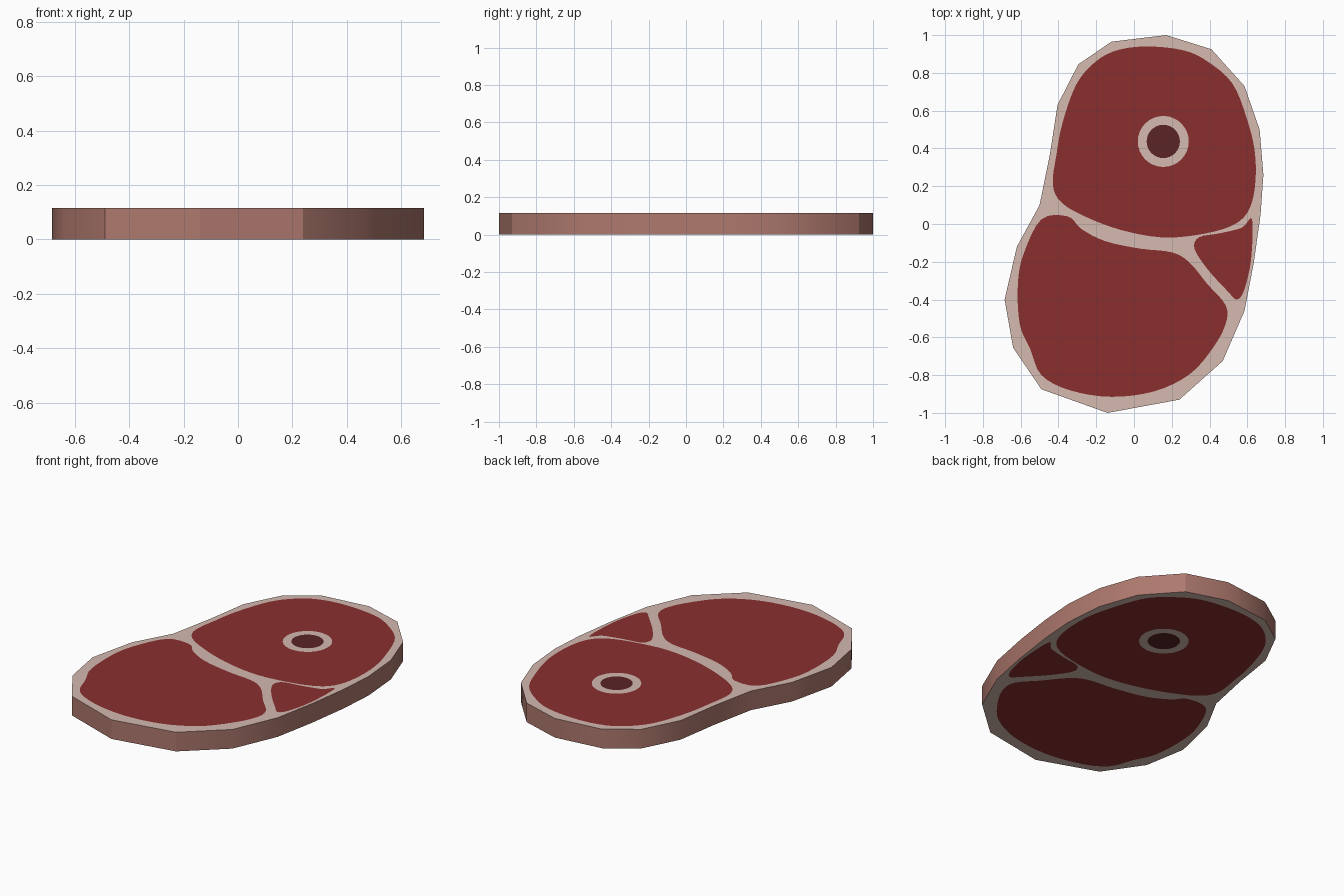
import bpy, bmesh, math
from mathutils import Vector
from mathutils.geometry import delaunay_2d_cdt

if "Cube" in bpy.data.objects:
    bpy.data.objects.remove(bpy.data.objects["Cube"])

HEIGHT = 0.115

# Outer rim of the slab and the three muscle areas (x, y)
RIM = [(.17, 1), (.41, .925), (.585, .73), (.665, .5), (.685, .26), (.67, .05),
       (.635, -.2), (.585, -.46), (.47, -.725), (.24, -.93), (-.14, -1), (-.49, -.875),
       (-.64, -.655), (-.685, -.4), (-.62, -.12), (-.5, .1), (-.445, .37),
       (-.405, .63), (-.295, .845), (-.12, .965)]
UPPER = [(.06, .94), (.26, .92), (.39, .86), (.52, .745), (.595, .565), (.64, .38),
         (.64, .195), (.6, .06), (.505, -.015), (.32, -.06), (.135, -.07), (-.075, -.03),
         (-.26, .04), (-.385, .115), (-.43, .21), (-.41, .37), (-.38, .53),
         (-.31, .73), (-.22, .845), (-.105, .915)]
LOWER = [(-.49, .025), (-.35, .04), (-.28, -.025), (-.155, -.09), (.03, -.13), (.2, -.15),
         (.295, -.205), (.39, -.32), (.485, -.43), (.485, -.53), (.415, -.66),
         (.295, -.795), (.11, -.885), (-.12, -.915), (-.34, -.88), (-.49, -.8),
         (-.55, -.66), (-.605, -.53), (-.615, -.32), (-.585, -.16)]
SMALL = [(.625, .025), (.62, -.185), (.585, -.345), (.545, -.4), (.495, -.355),
         (.39, -.24), (.32, -.13), (.345, -.07), (.45, -.05), (.57, -.02)]


def smooth(points, steps=4):
    """Closed Catmull-Rom curve through the points."""
    p = [Vector(q) for q in points]
    n, out = len(p), []
    for i in range(n):
        a, b, c, d = p[i - 1], p[i], p[(i + 1) % n], p[(i + 2) % n]
        for k in range(steps):
            t = k / steps
            out.append(0.5 * (2 * b + (c - a) * t + (2 * a - 5 * b + 4 * c - d) * t**2
                              + (3 * b - a - 3 * c + d) * t**3))
    return out


def circle(x, y, r, n=32):
    return [Vector((x + r * math.cos(math.tau * i / n), y + r * math.sin(math.tau * i / n)))
            for i in range(n)]


def inside(pt, loop):
    hit = False
    for a, b in zip(loop, loop[1:] + loop[:1]):
        if (a.y > pt.y) != (b.y > pt.y):
            if pt.x < a.x + (pt.y - a.y) * (b.x - a.x) / (b.y - a.y):
                hit = not hit
    return hit


def material(name, rgb):
    m = bpy.data.materials.new(name)
    m.diffuse_color = (*rgb, 1)
    m.use_nodes = True
    m.node_tree.nodes["Principled BSDF"].inputs["Base Color"].default_value = m.diffuse_color
    return m


FAT, MEAT, MARROW, RIND = range(4)
materials = [material("fat", (.66, .49, .435)), material("red_meat", (.26, .028, .028)),
             material("marrow", (.105, .017, .019)), material("rind", (.42, .19, .155))]

# Regions in painting order: later ones lie over earlier ones
rim = [Vector(p) for p in RIM]
regions = [(rim, FAT), (smooth(UPPER), MEAT), (smooth(LOWER), MEAT), (smooth(SMALL), MEAT),
           (circle(.155, .437, .135), FAT), (circle(.155, .437, .088), MARROW)]

# Cut the flat face along every region outline
points, edges = [], []
for loop, _ in regions:
    s, n = len(points), len(loop)
    points += loop
    edges += [(s + i, s + (i + 1) % n) for i in range(n)]
verts, _, tris, *_ = delaunay_2d_cdt(points, edges, [], 0, 1e-5)

bm = bmesh.new()
# Top and bottom cut faces
for z in (0, HEIGHT):
    layer = [bm.verts.new((v.x, v.y, z)) for v in verts]
    for tri in tris:
        centre = sum((verts[i] for i in tri), Vector((0, 0))) / len(tri)
        if inside(centre, rim):
            face = bm.faces.new([layer[i] for i in (tri if z else tri[::-1])])
            face.material_index = [m for loop, m in regions if inside(centre, loop)][-1]
# Rind around the side
for a, b in zip(rim, rim[1:] + rim[:1]):
    face = bm.faces.new([bm.verts.new((p.x, p.y, z))
                         for p, z in ((a, 0), (a, HEIGHT), (b, HEIGHT), (b, 0))])
    face.material_index = RIND
bmesh.ops.remove_doubles(bm, verts=bm.verts, dist=1e-4)
bmesh.ops.recalc_face_normals(bm, faces=bm.faces)

mesh = bpy.data.meshes.new("steak")
bm.to_mesh(mesh)
bm.free()
for m in materials:
    mesh.materials.append(m)
steak = bpy.data.objects.new("steak", mesh)
bpy.context.collection.objects.link(steak)
bpy.context.view_layer.objects.active = steak
steak.select_set(True)
bpy.ops.object.shade_smooth_by_angle(angle=math.radians(30))
